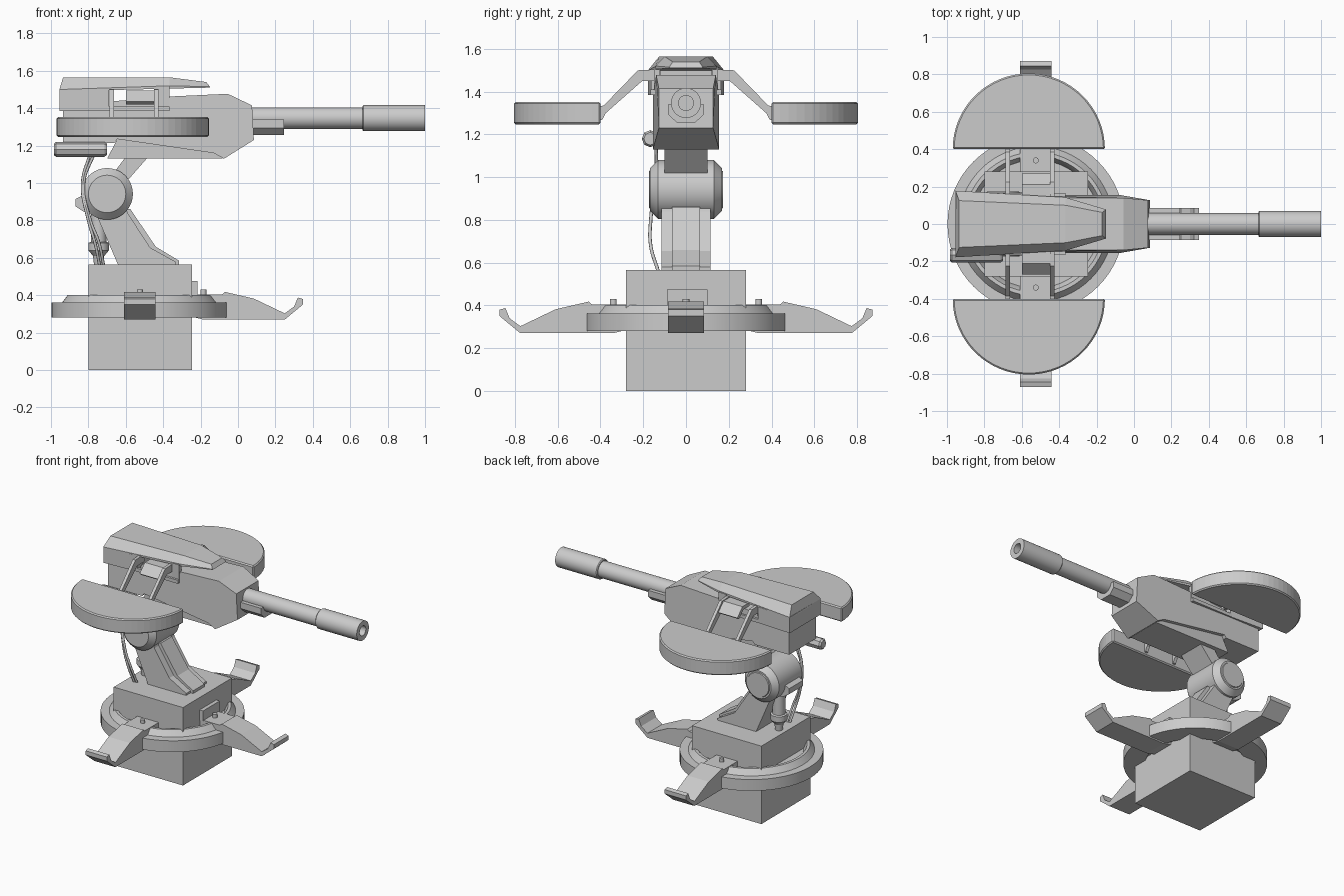
import bpy, bmesh
from math import sin, cos, pi, radians
from mathutils import Matrix, Vector

if "Cube" in bpy.data.objects:
    bpy.data.objects.remove(bpy.data.objects["Cube"])

CX = -0.525  # turret axis


def finish(name, bm, smooth=False):
    bmesh.ops.remove_doubles(bm, verts=bm.verts, dist=1e-5)
    bmesh.ops.recalc_face_normals(bm, faces=bm.faces)
    me = bpy.data.meshes.new(name)
    bm.to_mesh(me)
    bm.free()
    ob = bpy.data.objects.new(name, me)
    bpy.context.collection.objects.link(ob)
    if smooth:
        bpy.ops.object.select_all(action='DESELECT')
        ob.select_set(True)
        bpy.context.view_layer.objects.active = ob
        bpy.ops.object.shade_smooth_by_angle(angle=radians(30))
    return ob


def prism(name, pts, lo, hi, to3d=lambda a, b, c: (a, c, b), shape=None, mat=None):
    """Extrude a 2D outline from lo to hi; default outline is in x-z, depth in y."""
    bm = bmesh.new()
    A = [bm.verts.new(to3d(a, b, lo)) for a, b in pts]
    B = [bm.verts.new(to3d(a, b, hi)) for a, b in pts]
    n = len(pts)
    bm.faces.new(A)
    bm.faces.new(B)
    for i in range(n):
        bm.faces.new((A[i], A[(i + 1) % n], B[(i + 1) % n], B[i]))
    if shape:
        for v in bm.verts:
            shape(v.co)
    if mat:
        bm.transform(mat)
    return finish(name, bm)


def box(name, x, y, z):
    return prism(name, [(x[0], z[0]), (x[1], z[0]), (x[1], z[1]), (x[0], z[1])], *y)


def lathe(name, prof, loc, axis='Z', n=48, closed=False):
    """Revolve (radius, height) points around an axis through loc."""
    bm = bmesh.new()
    rings = [[bm.verts.new((r * cos(2 * pi * k / n), r * sin(2 * pi * k / n), h)) for k in range(n)]
             for r, h in prof]
    pairs = list(zip(rings, rings[1:])) + ([(rings[-1], rings[0])] if closed else [])
    for a, b in pairs:
        for k in range(n):
            bm.faces.new((a[k], a[(k + 1) % n], b[(k + 1) % n], b[k]))
    if not closed:
        bm.faces.new(rings[0])
        bm.faces.new(rings[-1])
    rot = {'Z': Matrix(), 'X': Matrix.Rotation(pi / 2, 4, 'Y'), 'Y': Matrix.Rotation(-pi / 2, 4, 'X')}[axis]
    bm.transform(Matrix.Translation(loc) @ rot)
    return finish(name, bm, n > 12)


def loft(name, sections):
    bm = bmesh.new()
    rows = [[bm.verts.new(p) for p in s] for s in sections]
    m = len(rows[0])
    for a, b in zip(rows, rows[1:]):
        for i in range(m):
            bm.faces.new((a[i], a[(i + 1) % m], b[(i + 1) % m], b[i]))
    bm.faces.new(rows[0])
    bm.faces.new(rows[-1])
    return finish(name, bm)


def tube(name, pts, r):
    cu = bpy.data.curves.new(name, 'CURVE')
    cu.dimensions = '3D'
    cu.bevel_depth = r
    cu.bevel_resolution = 2
    sp = cu.splines.new('BEZIER')
    sp.bezier_points.add(len(pts) - 1)
    for bp, p in zip(sp.bezier_points, pts):
        bp.co = p
        bp.handle_left_type = bp.handle_right_type = 'AUTO'
    ob = bpy.data.objects.new(name, cu)
    bpy.context.collection.objects.link(ob)


# pedestal and turntable ring
box("pedestal", (-0.80, -0.245), (-0.28, 0.28), (0, 0.565))
box("pedestal_front_latch", (-0.25, -0.217), (-0.09, 0.10), (0.40, 0.475))
lathe("turntable_ring", [(0.33, 0.28), (0.472, 0.28), (0.472, 0.362), (0.415, 0.362),
                         (0.385, 0.402), (0.365, 0.402), (0.34, 0.36)], (CX, 0, 0), n=64, closed=True)
lathe("turntable_floor", [(0.345, 0.30), (0.345, 0.365)], (CX, 0, 0), n=64)

# three stabiliser legs with upturned feet, each with a bolt
LEG = [(0.26, 0.29), (0.34, 0.27), (0.775, 0.27), (0.872, 0.35), (0.872, 0.38), (0.845, 0.388),
       (0.825, 0.34), (0.775, 0.303), (0.61, 0.382), (0.455, 0.418), (0.44, 0.405), (0.26, 0.405)]
for k, ang in enumerate((0, 90, -90)):
    m = Matrix.Translation((CX, 0, 0)) @ Matrix.Rotation(radians(ang), 4, 'Z')
    prism(f"stabiliser_leg_{k}", LEG, -0.085, 0.085, mat=m)
    p = m @ Vector((0.34, 0, 0.40))
    lathe(f"leg_bolt_{k}", [(0.016, 0), (0.016, 0.03)], p, n=16)

# lower arm: wide side plates and raised centre spine
prism("lower_arm_plates", [(-0.64, 0.56), (-0.77, 0.86), (-0.60, 0.88), (-0.59, 0.84),
                           (-0.47, 0.655), (-0.335, 0.58), (-0.335, 0.56)], -0.115, 0.115)
prism("lower_arm_spine", [(-0.62, 0.56), (-0.72, 0.86), (-0.575, 0.86), (-0.565, 0.845),
                          (-0.44, 0.66), (-0.315, 0.585), (-0.315, 0.56)], -0.065, 0.065)

# elbow joint with end caps, rear housing and piston
lathe("elbow_joint", [(0.085, -0.168), (0.10, -0.168), (0.138, -0.13), (0.138, 0.13),
                      (0.10, 0.168), (0.085, 0.168)], (-0.70, 0, 0.942), 'Y')
for s in (-1, 1):
    lathe("elbow_cap", [(0.09, -0.004), (0.085, 0.004)], (-0.70, 0.17 * s, 0.942), 'Y')
prism("elbow_rear_housing", [(-0.74, 0.82), (-0.83, 0.85), (-0.868, 0.875), (-0.868, 0.915),
                             (-0.83, 0.935), (-0.74, 0.95)], -0.10, 0.06)
lathe("rear_piston", [(0.025, 0.565), (0.03, 0.61), (0.055, 0.64), (0.055, 0.68), (0.042, 0.685),
                      (0.042, 0.90)], (-0.745, 0, 0), n=24)

# upper arm
prism("upper_arm", [(-0.72, 0.95), (-0.66, 1.06), (-0.60, 1.14), (-0.60, 1.22), (-0.45, 1.22),
                    (-0.48, 1.14), (-0.585, 1.02), (-0.62, 0.93)], -0.10, 0.10)


# gun body with tapered nose, belly keel underneath
def taper(co):
    if co.x > 0:
        co.y *= 0.82
    if co.z > 1.43:
        co.y *= 0.9


prism("gun_body", [(-0.935, 1.215), (-0.66, 1.215), (-0.645, 1.235), (-0.13, 1.16), (-0.075, 1.13),
                   (0.085, 1.23), (0.075, 1.415), (-0.055, 1.477), (-0.38, 1.462), (-0.67, 1.437),
                   (-0.69, 1.39), (-0.935, 1.39)], -0.155, 0.155, shape=taper)
prism("belly_keel", [(-0.70, 1.13), (-0.64, 1.245), (-0.12, 1.18), (-0.08, 1.13)], -0.13, 0.13)

# overhanging top cover, with rear block and window posts
cover = [(-0.955, -0.955, .18, 1.39, .175, 1.49, -.935, .12, 1.565),
         (-0.70, -0.70, .165, 1.39, .16, 1.50, -.70, .11, 1.565)]


def section(xb, wb, zb, zm, xt, wt, zt):
    return [(xb, -wb, zb), (xb, wb, zb), (xb, wb, zm), (xt, wt, zt), (xt, -wt, zt), (xb, -wb, zm)]


loft("top_cover", [section(-0.955, 0.178, 1.49, 1.50, -0.935, 0.125, 1.565),
                   section(-0.365, 0.142, 1.505, 1.52, -0.365, 0.10, 1.565),
                   section(-0.15, 0.078, 1.51, 1.515, -0.17, 0.062, 1.54)])
prism("cover_rear_block", [(-0.955, 1.385), (-0.69, 1.385), (-0.69, 1.50), (-0.955, 1.50)],
      -0.177, 0.177, shape=lambda c: setattr(c, 'y', c.y * (0.92 if c.x > -0.8 else 1)))
for s in (-1, 1):
    box("cover_window_post", (-0.425, -0.367), sorted((0.125 * s, 0.15 * s)), (1.385, 1.515))
    box("cover_window_sill", (-0.70, -0.367), sorted((0.145 * s, 0.165 * s)), (1.385, 1.41))

# half-disc side magazines on bent carrying rails
ARM = [(0.12, 1.505), (0.225, 1.50), (0.385, 1.335), (0.42, 1.33), (0.42, 1.26), (0.39, 1.27),
       (0.375, 1.30), (0.205, 1.45), (0.12, 1.45)]
BRACKET = [(0.13, 1.495), (0.21, 1.495), (0.27, 1.435), (0.25, 1.42), (0.20, 1.47), (0.13, 1.47)]
for s, side in ((-1, "front"), (1, "back")):
    def yz(a, b, c, s=s):
        return (c, a * s, b)
    arc = [(-0.5625 + 0.407 * cos(pi * k / 32), s * (0.40 + 0.405 * sin(pi * k / 32))) for k in range(33)]
    mag = prism(f"{side}_magazine", arc, 1.247, 1.352, to3d=lambda a, b, c: (a, b, c))
    bev = mag.modifiers.new("edge", 'BEVEL')
    bev.width = 0.008
    bev.segments = 1
    bev.limit_method = 'ANGLE'
    for x in (-0.675, -0.437):
        prism(f"{side}_magazine_rail", ARM, x - 0.011, x + 0.011, to3d=yz)
    prism(f"{side}_rail_bracket", BRACKET, -0.60, -0.43, to3d=yz)

# barrel, muzzle with bore, and cradle
lathe("barrel", [(0.058, 0), (0.058, 0.62)], (0.06, 0, 1.347), 'X')
lathe("muzzle", [(0.058, 0.0), (0.064, 0.0), (0.07, 0.006), (0.07, 0.335), (0.035, 0.335), (0.035, 0.20)],
      (0.665, 0, 1.347), 'X')
CRADLE = [(-0.085, 1.34), (-0.085, 1.295), (-0.045, 1.257), (0.045, 1.257), (0.085, 1.295),
          (0.085, 1.34), (0.05, 1.34), (0.03, 1.30), (-0.03, 1.30), (-0.05, 1.34)]
prism("barrel_cradle", CRADLE, 0.05, 0.245, to3d=lambda a, b, c: (c, a, b))

# rear canister and cables down to the pedestal
lathe("rear_canister", [(0.03, 0), (0.04, 0.012), (0.04, 0.27), (0.03, 0.285)], (-0.985, -0.167, 1.18), 'X', n=8)
for d in (0, 0.022):
    tube("cable", [(-0.79 + d, -0.14, 1.16), (-0.832 + d / 3, -0.14, 1.0), (-0.80 + d / 2, -0.165, 0.80),
                   (-0.765 + d, -0.165, 0.68), (-0.74 + d, -0.13, 0.56)], 0.008)
